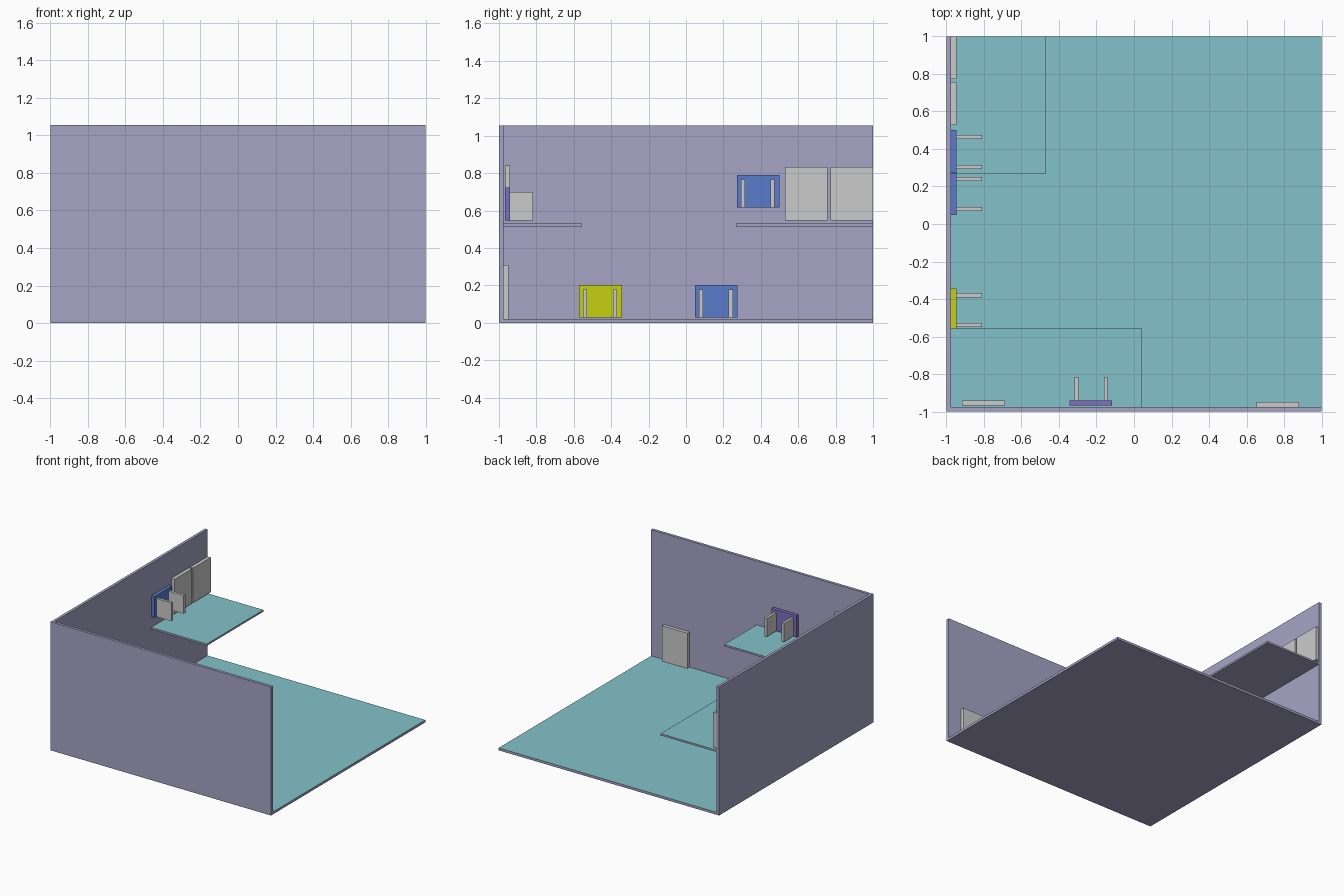
import bpy, bmesh

if "Cube" in bpy.data.objects:
    bpy.data.objects.remove(bpy.data.objects["Cube"])


def material(name, r, g, b):
    m = bpy.data.materials.new(name)
    m.diffuse_color = (r, g, b, 1)
    m.use_nodes = True
    m.node_tree.nodes["Principled BSDF"].inputs["Base Color"].default_value = m.diffuse_color
    return m


WALL = material("wall_lilac", 0.38, 0.37, 0.55)
TEAL = material("floor_teal", 0.23, 0.54, 0.59)
BLUE = material("blue", 0.10, 0.20, 0.60)
YELLOW = material("yellow", 0.56, 0.63, 0.005)
PURPLE = material("purple", 0.21, 0.16, 0.52)


def box(name, x, y, z, mat=None, top=None):
    """Box from (min, max) ranges, with an optional second material on top."""
    bm = bmesh.new()
    bmesh.ops.create_cube(bm, size=1)
    for v in bm.verts:
        v.co = [r[0] if c < 0 else r[1] for c, r in zip(v.co, (x, y, z))]
    if top:
        bm.normal_update()
        for f in bm.faces:
            f.material_index = int(f.normal.z > 0.9)
    me = bpy.data.meshes.new(name)
    bm.to_mesh(me)
    bm.free()
    for m in (mat, top):
        if m:
            me.materials.append(m)
    ob = bpy.data.objects.new(name, me)
    bpy.context.collection.objects.link(ob)
    return ob


# Room shell
box("floor", (-1, 1), (-1, 1), (0, 0.02), WALL, TEAL)
box("front_wall", (-1, 1), (-1, -0.977), (0, 1.055), WALL)
box("left_wall", (-1, -0.977), (-0.977, 1), (0.02, 1.055), WALL)

# Raised platforms
box("back_platform", (-0.977, -0.47), (0.268, 1), (0.515, 0.53), WALL, TEAL)
box("front_platform", (-0.977, 0.043), (-0.977, -0.557), (0.515, 0.53), WALL, TEAL)

# Tall grey panels
for i, y in enumerate((0.528, 0.772)):
    box(f"back_door_{i + 1}", (-0.975, -0.947), (y, y + 0.228), (0.548, 0.833))
box("upper_front_door", (-0.917, -0.689), (-0.968, -0.94), (0.548, 0.842))
box("lower_front_door", (0.652, 0.88), (-0.976, -0.948), (0.02, 0.31))

W, H = 0.228, 0.174           # seat back size
ARMS = (0.021, 0.180)         # arm offsets along the back

# Seat backs with two arms along the left wall
for name, y, z, mat in (("upper_blue", 0.272, 0.616, BLUE),
                        ("lower_blue", 0.048, 0.027, BLUE),
                        ("yellow", -0.571, 0.027, YELLOW)):
    box(name + "_back", (-0.975, -0.947), (y, y + W), (z, z + H), mat)
    for i, a in enumerate(ARMS):
        box(f"{name}_arm_{i + 1}", (-0.947, -0.81), (y + a, y + a + 0.022), (z, z + 0.15))

# Seat back with two arms along the front wall
px, pz = -0.345, 0.548
box("purple_back", (px, px + W), (-0.968, -0.94), (pz, pz + H), PURPLE)
for i, a in enumerate((0.027, 0.184)):
    box(f"purple_arm_{i + 1}", (px + a, px + a + 0.021), (-0.94, -0.817), (pz, pz + 0.15))
